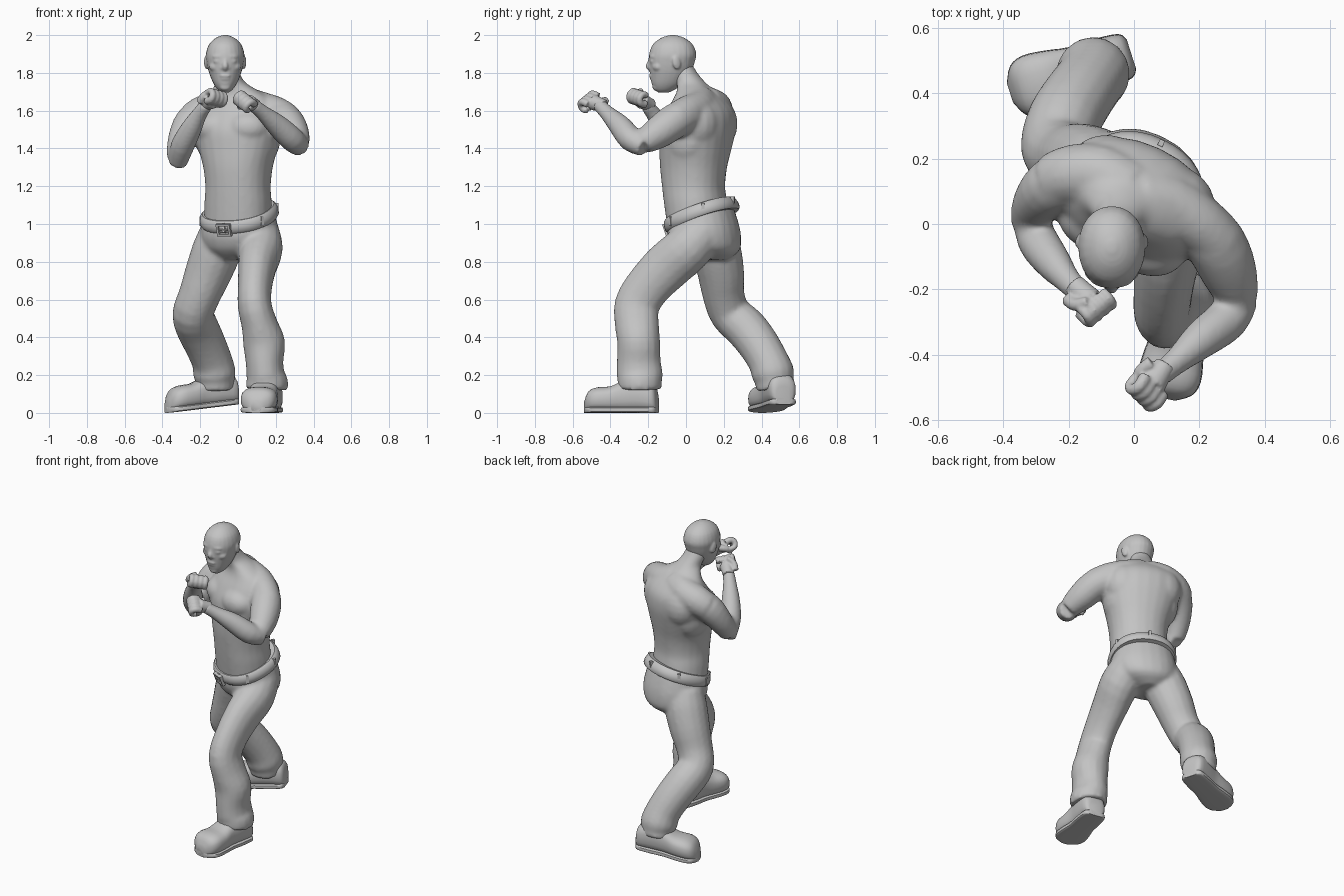
import bpy, bmesh, math
from mathutils import Vector, Matrix

if "Cube" in bpy.data.objects:
    bpy.data.objects.remove(bpy.data.objects["Cube"])

grey = bpy.data.materials.new("plain_grey")
grey.use_nodes = True
grey.diffuse_color = (0.55, 0.55, 0.55, 1)
grey.node_tree.nodes["Principled BSDF"].inputs["Base Color"].default_value = (0.55, 0.55, 0.55, 1)
grey.node_tree.nodes["Principled BSDF"].inputs["Roughness"].default_value = 0.8
UP = Vector((0, 0, 1))
YAW = math.radians(-25)          # body turned, left side leading
SIDE = Vector((math.cos(YAW), math.sin(YAW), 0))
BACK = Vector((-math.sin(YAW), math.cos(YAW), 0))


def smooth_rows(rows, steps=3):
    """Catmull-Rom interpolation through rows of numbers."""
    out = []
    last = len(rows) - 1
    for i in range(last):
        p = [rows[max(i - 1, 0)], rows[i], rows[i + 1], rows[min(i + 2, last)]]
        for s in range(steps):
            t = s / steps
            out.append([0.5 * (2 * b + (c - a) * t + (2 * a - 5 * b + 4 * c - d) * t * t
                               + (3 * b - a - 3 * c + d) * t ** 3) for a, b, c, d in zip(*p)])
    out.append(list(rows[-1]))
    return out


def section(c, u, v, a, b, n=2.0, sides=24):
    def power(q):
        return math.copysign(abs(q) ** (2 / n), q)
    angles = [2 * math.pi * k / sides for k in range(sides)]
    return [c + u * a * power(math.cos(t)) + v * b * power(math.sin(t)) for t in angles]


def loft(bm, sections):
    rings = [[bm.verts.new(p) for p in s] for s in sections]
    for r, q in zip(rings, rings[1:]):
        for k in range(len(r)):
            j = (k + 1) % len(r)
            bm.faces.new((r[k], r[j], q[j], q[k]))
    bm.faces.new(rings[0][::-1])
    bm.faces.new(rings[-1])


def trunk(bm, rows, yaw=YAW, n=2.2):
    """Rows of x, y, z, half width, half depth, tilt."""
    u = Vector((math.cos(yaw), math.sin(yaw), 0))
    w = Vector((-math.sin(yaw), math.cos(yaw), 0))
    loft(bm, [section(Vector(r[:3]), u, w * math.cos(r[5]) + UP * math.sin(r[5]),
                      max(r[3], .005), max(r[4], .005), n) for r in smooth_rows(rows)])


def limb(bm, rows, sides=16):
    """Tube through rows of x, y, z, radius, and optionally a second radius across x."""
    rows = smooth_rows(rows)
    pts = [Vector(r[:3]) for r in rows]
    u, out = Vector((1, 0, 0)), []
    for i, p in enumerate(pts):
        t = (pts[min(i + 1, len(pts) - 1)] - pts[max(i - 1, 0)]).normalized()
        u = (u - t * u.dot(t)).normalized()
        out.append(section(p, u, t.cross(u), rows[i][3], rows[i][-1], 2, sides))
    loft(bm, out)


def blob(bm, c, size, yaw=0.0, tilt=0.0):
    m = (Matrix.Translation(c) @ Matrix.Rotation(yaw, 4, 'Z') @ Matrix.Rotation(tilt, 4, 'X')
         @ Matrix.Diagonal((*size, 1)))
    bmesh.ops.create_uvsphere(bm, u_segments=16, v_segments=10, radius=1, matrix=m)


def block(bm, c, size, yaw=YAW, tilt=0.0):
    m = (Matrix.Translation(c) @ Matrix.Rotation(yaw, 4, 'Z') @ Matrix.Rotation(tilt, 4, 'X')
         @ Matrix.Diagonal((*size, 1)))
    bmesh.ops.create_cube(bm, size=1, matrix=m)


def finish(bm, name, voxel=None, soften=4):
    bmesh.ops.recalc_face_normals(bm, faces=bm.faces)
    mesh = bpy.data.meshes.new(name)
    bm.to_mesh(mesh)
    bm.free()
    mesh.materials.append(grey)
    ob = bpy.data.objects.new(name, mesh)
    bpy.context.scene.collection.objects.link(ob)
    if voxel:
        rm = ob.modifiers.new("merge", 'REMESH')
        rm.mode, rm.voxel_size, rm.use_smooth_shade = 'VOXEL', voxel, True
        sm = ob.modifiers.new("soften", 'SMOOTH')
        sm.factor, sm.iterations = 0.5, soften
    else:
        bpy.ops.object.select_all(action='DESELECT')
        ob.select_set(True)
        bpy.context.view_layer.objects.active = ob
        bpy.ops.object.shade_smooth_by_angle(angle=math.radians(40))


# Torso and neck
bm = bmesh.new()
trunk(bm, [(0, .065, 1.02, .18, .16, .2), (0, .05, 1.12, .178, .16, .1), (0, .04, 1.2, .172, .162, 0),
           (0, .04, 1.3, .183, .172, 0), (0, .05, 1.4, .212, .182, 0), (0, .06, 1.5, .24, .188, 0),
           (0, .075, 1.59, .235, .165, 0), (0, .07, 1.66, .19, .12, 0), (-.02, .05, 1.71, .125, .088, 0),
           (-.04, .025, 1.75, .078, .076, 0), (-.06, -.01, 1.8, .068, .07, 0), (-.065, -.03, 1.85, .06, .06, 0)])
for s in (-1, 1):
    base = Vector((0, .06, 0)) + SIDE * s * .1
    blob(bm, base - BACK * .1 + UP * 1.51, (.115, .088, .085), YAW + s * .2)      # chest
    blob(bm, base + SIDE * s * .02 + BACK * .07 + UP * 1.53, (.12, .1, .13), YAW - s * .3)  # shoulder blade
    blob(bm, base + SIDE * s * .07 + UP * 1.46, (.06, .11, .13), YAW)             # side back muscle
# Shoulder tops, then upper arms and forearms
limb(bm, [(-.02, .1, 1.63, .1), (-.1, .15, 1.615, .095), (-.19, .15, 1.585, .093), (-.25, .13, 1.55, .085)])
limb(bm, [(.02, .07, 1.635, .1), (.11, .06, 1.615, .09), (.2, 0, 1.59, .086), (.26, -.06, 1.555, .083)])
limb(bm, [(.19, .01, 1.575, .088), (.25, -.06, 1.545, .094), (.29, -.145, 1.485, .087), (.32, -.23, 1.43, .064)])
limb(bm, [(.33, -.22, 1.41, .055), (.287, -.29, 1.448, .066), (.21, -.35, 1.52, .06),
          (.13, -.42, 1.59, .041), (.075, -.465, 1.635, .037)])
limb(bm, [(-.18, .15, 1.58, .09), (-.25, .115, 1.535, .09), (-.3, .06, 1.44, .074), (-.32, .005, 1.35, .058)])
limb(bm, [(-.32, .02, 1.32, .05), (-.295, -.05, 1.41, .063), (-.25, -.115, 1.5, .057),
          (-.205, -.17, 1.58, .042), (-.165, -.21, 1.635, .037)])
finish(bm, "torso_and_arms", .011, 9)

# Head, facing straight ahead
bm = bmesh.new()
HX = -.068
trunk(bm, [(HX, -.12, 1.695, .016, .025, 0), (HX, -.113, 1.71, .038, .052, 0), (HX, -.1, 1.74, .06, .081, 0),
           (HX, -.088, 1.78, .078, .1, 0), (HX, -.08, 1.82, .091, .114, 0), (HX, -.075, 1.86, .099, .122, 0),
           (HX, -.07, 1.9, .102, .125, 0), (HX, -.07, 1.95, .086, .106, 0), (HX, -.07, 1.985, .05, .062, 0),
           (HX, -.07, 2.0, .012, .015, 0)], yaw=0, n=2.1)
limb(bm, [(HX, -.184, 1.885, .012), (HX, -.19, 1.86, .013), (HX, -.197, 1.835, .017), (HX, -.188, 1.818, .012)],
     sides=12)
blob(bm, (HX, -.184, 1.785), (.03, .012, .01))
blob(bm, (HX, -.179, 1.769), (.027, .012, .01))
blob(bm, (HX, -.16, 1.725), (.03, .018, .02))
for s in (-1, 1):
    blob(bm, (HX + s * .036, -.176, 1.886), (.036, .016, .014), s * .35)   # brow
    blob(bm, (HX + s * .038, -.174, 1.862), (.026, .017, .016), s * .3)    # closed eyelid
    blob(bm, (HX + s * .05, -.15, 1.832), (.036, .028, .026), s * .4)      # cheekbone
    blob(bm, (HX + s * .017, -.186, 1.826), (.012, .012, .01))            # nostril
    blob(bm, (HX + s * .1, -.05, 1.855), (.011, .023, .037), s * .3, .2)   # ear
finish(bm, "head", .006, 5)


# Fists
def fist(name, wrist, aim, palm, thumb_side):
    bm = bmesh.new()
    w, d = Vector(wrist), Vector(aim).normalized()
    p = Vector(palm)
    p = (p - d * p.dot(d)).normalized()
    row = d.cross(p)
    limb(bm, [(*(w - d * .03), .034), (*(w + d * .01), .038), (*(w + d * .045), .043)])
    for k in range(4):
        b = w + d * .045 + row * (k - 1.5) * .028 - p * .012
        path = [(0, 0, .021), (.037, -.004, .02), (.054, .018, .018), (.042, .045, .017), (.012, .045, .016)]
        limb(bm, [(*(b + d * f + p * q), r) for f, q, r in path], sides=10)
    t = w + row * thumb_side * .045
    limb(bm, [(*(t - d * .005), .022), (*(t + d * .035 + p * .025), .02),
              (*(w + d * .06 + p * .05 + row * thumb_side * .015), .016)], sides=10)
    finish(bm, name, .006, 2)


fist("left_fist", (.08, -.455, 1.632), (-.5, -.72, .25), (-.5, .1, -.75), -1)
fist("right_fist", (-.165, -.205, 1.638), (.6, -.64, .3), (-.1, .45, 1), 1)

# Trousers
bm = bmesh.new()
trunk(bm, [(0, .075, 1.06, .188, .17, .34), (.005, .085, 1.0, .2, .18, .25), (.01, .1, .93, .205, .183, .1),
           (.005, .115, .86, .17, .165, 0), (-.01, .12, .81, .07, .1, 0)])
limb(bm, [(.1, .1, .97, .115, .115), (.12, .01, .87, .118, .128), (.102, -.1, .775, .102, .13),
          (.09, -.2, .67, .091, .122), (.088, -.26, .57, .09, .12), (.113, -.26, .47, .096, .117),
          (.138, -.25, .37, .112, .114), (.14, -.25, .27, .1, .117), (.146, -.245, .2, .102, .123),
          (.153, -.245, .165, .112, .117), (.152, -.245, .125, .112, .117)])
limb(bm, [(-.09, .14, .97, .11), (-.11, .16, .87, .13), (-.158, .185, .74, .124), (-.205, .2, .62, .111),
          (-.238, .235, .525, .11), (-.215, .315, .45, .114), (-.175, .382, .365, .111), (-.138, .435, .275, .108),
          (-.125, .46, .21, .114), (-.122, .468, .17, .104), (-.122, .475, .13, .104)])
finish(bm, "trousers", .012, 6)

# Belt, lower at the front, with loops and buckle
bm = bmesh.new()
TILT = .36
across = BACK * math.cos(TILT) + UP * math.sin(TILT)
normal = SIDE.cross(across)
centre = Vector((.005, .08, 1.05))
shape = ((-.034, .17), (-.036, .198), (-.024, .207), (0, .207), (.022, .2), (.032, .189), (.03, .16))
loft(bm, [section(centre + normal * h, SIDE, across, r, r - .005, 2.2, 40) for h, r in shape])
for k in range(6):
    a = math.radians(30 + 60 * k)
    c = centre + SIDE * .203 * math.cos(a) + across * .198 * math.sin(a)
    block(bm, c, (.016, .02, .05), YAW + a + math.pi / 2)
finish(bm, "belt")
bm = bmesh.new()
front = centre - across * .205 - normal * .01
for s in (-1, 1):
    block(bm, front + SIDE * s * .034, (.012, .02, .066), YAW, TILT)
    block(bm, front + normal * s * .028, (.08, .02, .012), YAW, TILT)
block(bm, front, (.05, .016, .008), YAW, TILT)
finish(bm, "belt_buckle")


# Boots with thin soles
def boot(name, heel, toward, lift):
    d = Vector((*toward, 0)).normalized()
    side = UP.cross(d)
    rows = smooth_rows([(0, .045, .09), (.02, .07, .145), (.1, .078, .18), (.18, .078, .165), (.25, .09, .135),
                        (.32, .096, .13), (.365, .077, .11), (.39, .03, .06)])
    upper, sole = bmesh.new(), bmesh.new()
    loft(upper, [section(Vector((*heel, lift * (1 - t / .39) + .006 + h / 2)) + d * t, side, UP, w, h / 2, 2.6)
                 for t, w, h in rows])
    loft(sole, [section(Vector((*heel, lift * (1 - t / .39) + .016)) + d * t, side, UP, w + .001, .016, 5)
                for t, w, h in rows])
    finish(upper, name + "_boot")
    finish(sole, name + "_sole")


boot("left", (.172, -.152), (-.2, -1), 0)
boot("right", (-.008, .52), (-.94, -.3), .045)
